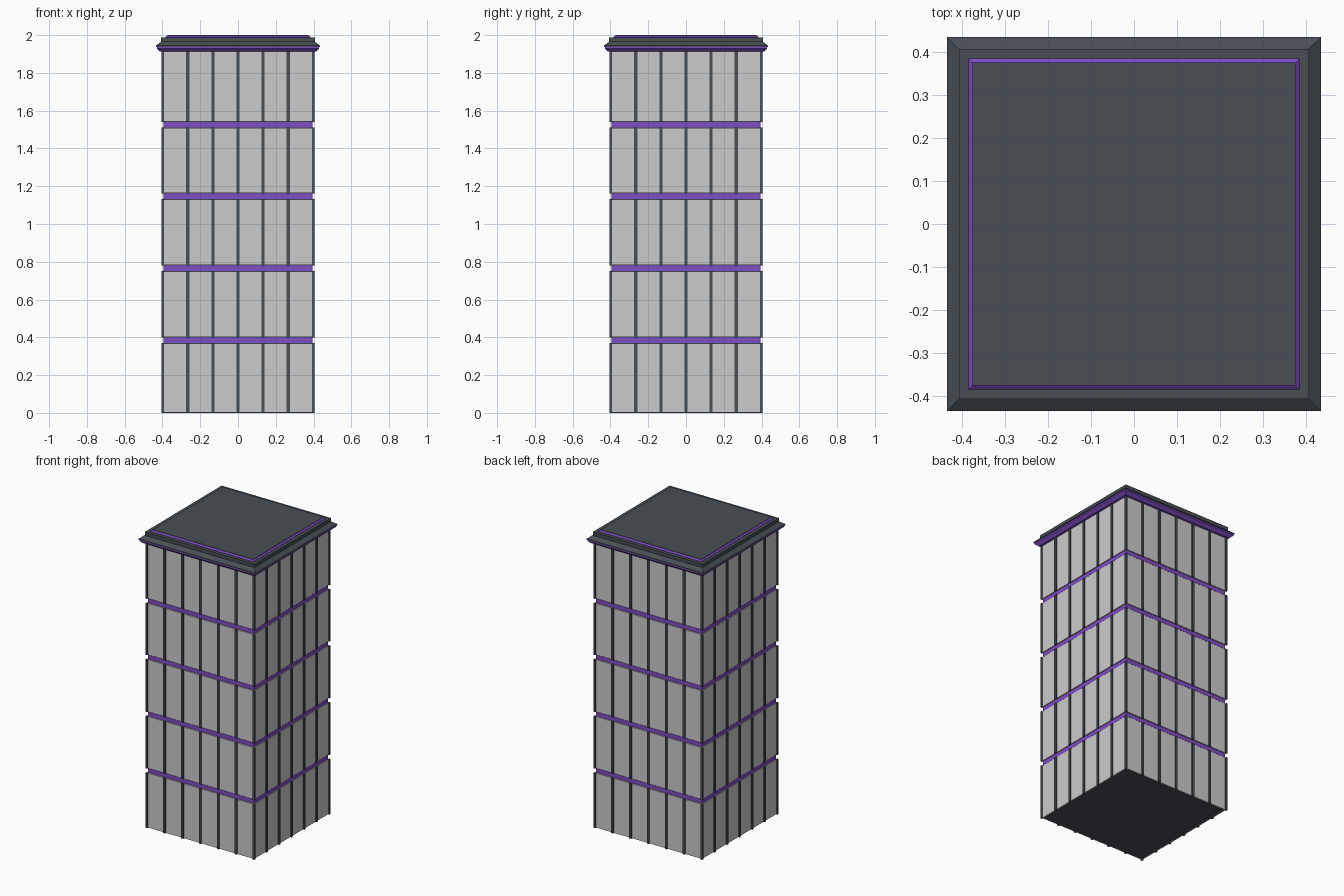
import bpy, bmesh
from mathutils import Matrix, Vector

if "Cube" in bpy.data.objects:
    bpy.data.objects.remove(bpy.data.objects["Cube"])


def material(name, rgb):
    m = bpy.data.materials.new(name)
    m.diffuse_color = (*rgb, 1)
    m.use_nodes = True
    m.node_tree.nodes["Principled BSDF"].inputs["Base Color"].default_value = m.diffuse_color
    return m


DARK = material("dark_slate", (0.065, 0.077, 0.09))
PURPLE = material("purple", (0.21, 0.075, 0.55))


def finish(name, bm, mat=None):
    me = bpy.data.meshes.new(name)
    bm.to_mesh(me)
    bm.free()
    ob = bpy.data.objects.new(name, me)
    bpy.context.collection.objects.link(ob)
    if mat:
        me.materials.append(mat)
    return ob


def add_box(bm, lo, hi, rot=Matrix.Identity(4)):
    lo, hi = Vector(lo), Vector(hi)
    m = rot @ Matrix.Translation((lo + hi) / 2) @ Matrix.Diagonal((*(hi - lo), 1))
    bmesh.ops.create_cube(bm, size=1, matrix=m)


def square_stack(name, profile, mat):
    """Closed square solid through (half width, z) levels."""
    bm = bmesh.new()
    rings = [[bm.verts.new((sx * r, sy * r, z)) for sx, sy in
              ((-1, -1), (1, -1), (1, 1), (-1, 1))] for r, z in profile]
    for a, b in zip(rings, rings[1:]):
        for i in range(4):
            j = (i + 1) % 4
            bm.faces.new((a[i], a[j], b[j], b[i]))
    bm.faces.new(rings[0][::-1])
    bm.faces.new(rings[-1])
    return finish(name, bm, mat)


SIDES = [Matrix.Rotation(i * 1.5707963268, 4, 'Z') for i in range(4)]
BANDS = [0.385, 0.765, 1.147, 1.525]
PITCH = 0.133

# Solid core of the tower
square_stack("core", [(0.388, 0), (0.388, 1.93)], DARK)

# Storeys: grey wall panels between dark upright ribs
starts = [0] + [z + 0.015 for z in BANDS]
ends = [z - 0.015 for z in BANDS] + [1.915]
panels, ribs = bmesh.new(), bmesh.new()
for z0, z1 in zip(starts, ends):
    for rot in SIDES:
        for i in range(6):
            x = (i - 2.5) * PITCH
            add_box(panels, (x - 0.06, -0.397, z0 + 0.002),
                    (x + 0.06, -0.385, z1 - 0.002), rot)
        for i in range(-2, 3):
            add_box(ribs, (i * PITCH - 0.008, -0.404, z0),
                    (i * PITCH + 0.008, -0.385, z1), rot)
        add_box(ribs, (-0.404, -0.404, z0), (-0.392, -0.392, z1), rot)
finish("wall_panels", panels)
finish("ribs", ribs, DARK)

# Purple floor bands
for n, z in enumerate(BANDS):
    square_stack(f"floor_band_{n + 1}", [(0.394, z - 0.014), (0.394, z + 0.014)], PURPLE)

# Cornice: purple underside, dark sloped top, flat rim
square_stack("cornice_trim", [(0.412, 1.912), (0.43, 1.928), (0.43, 1.938)], PURPLE)
square_stack("cornice", [(0.434, 1.938), (0.434, 1.945), (0.407, 1.965),
                         (0.407, 1.988)], DARK)

# Raised roof plate with purple edge
square_stack("roof_edge", [(0.384, 1.985), (0.384, 1.99), (0.375, 1.998)], PURPLE)
square_stack("roof_plate", [(0.374, 1.985), (0.374, 2.0)], DARK)
